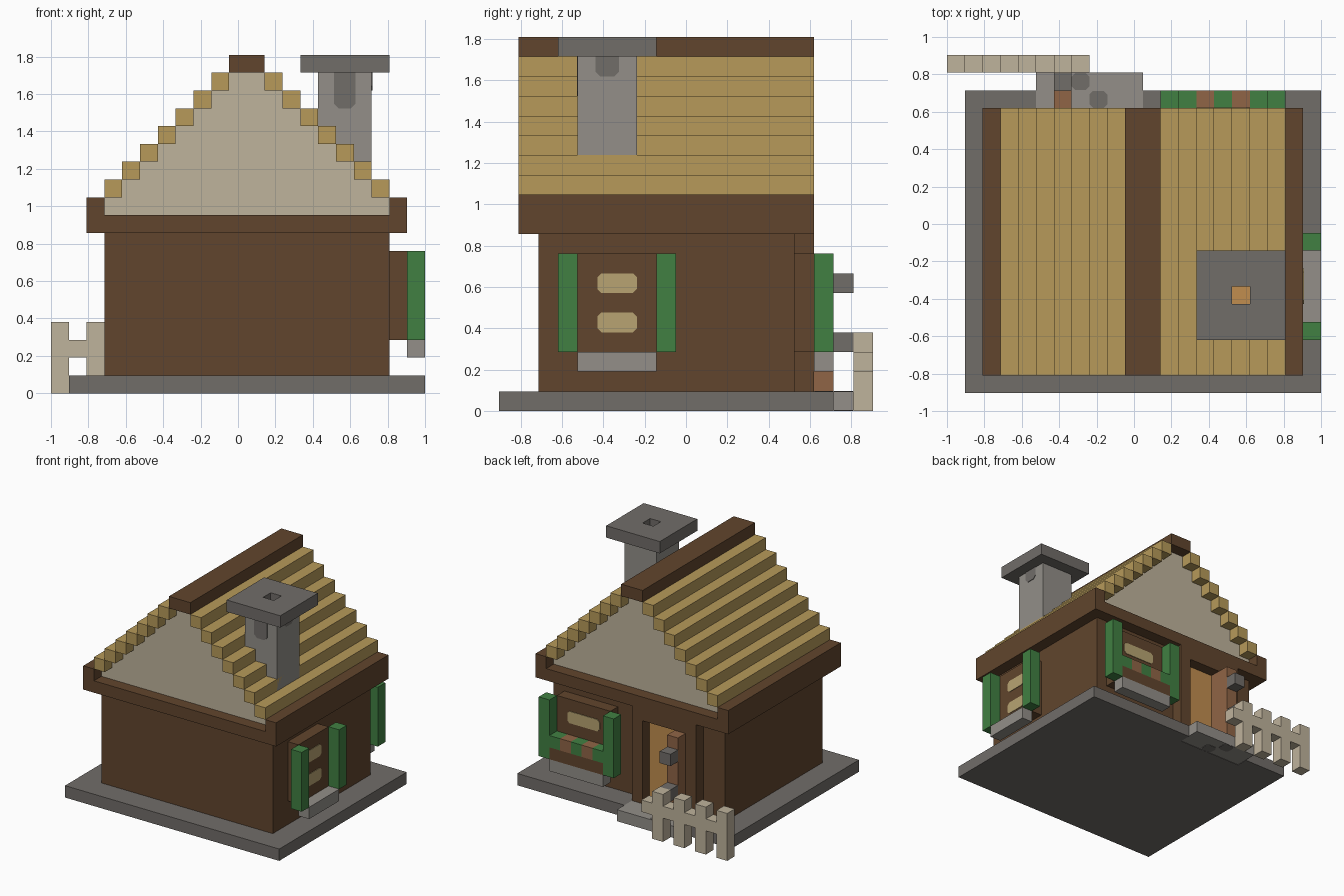
import bpy, bmesh

cube = bpy.data.objects.get("Cube")
if cube:
    bpy.data.objects.remove(cube, do_unlink=True)

U = 2 / 21  # edge of one building block; all sizes below are in blocks


def material(name, rgb):
    lin = [((c / 255 + 0.055) / 1.055) ** 2.4 for c in rgb] + [1]
    m = bpy.data.materials.new(name)
    m.use_nodes = True
    m.diffuse_color = lin
    bsdf = m.node_tree.nodes["Principled BSDF"]
    bsdf.inputs["Base Color"].default_value = lin
    bsdf.inputs["Roughness"].default_value = 0.9
    return m


BROWN = material("dark wood", (97, 69, 45))
STONE = material("dark stone", (113, 109, 105))
GREY = material("light stone", (147, 143, 137))
STRAW = material("straw", (183, 154, 90))
PLASTER = material("plaster", (191, 179, 156))
GREEN = material("leaf green", (65, 128, 66))
CLAY = material("clay", (144, 101, 70))
AMBER = material("amber", (193, 141, 79))
PANE = material("window glow", (184, 164, 114))


def prism(name, pts, axis, a, b, mat):
    """Extrude a 2D outline (block units) along an axis from a to b."""
    def world(p, d):
        x, y, z = {"x": (d, *p), "y": (p[0], d, p[1]), "z": (*p, d)}[axis]
        return (x * U - 1, (y - 9.5) * U, z * U)
    bm = bmesh.new()
    low = [bm.verts.new(world(p, a)) for p in pts]
    high = [bm.verts.new(world(p, b)) for p in pts]
    bm.faces.new(low)
    bm.faces.new(high)
    n = len(pts)
    for i in range(n):
        j = (i + 1) % n
        bm.faces.new((low[i], low[j], high[j], high[i]))
    bmesh.ops.recalc_face_normals(bm, faces=bm.faces)
    return finish(name, bm, mat)


def finish(name, bm, mat):
    me = bpy.data.meshes.new(name)
    bm.to_mesh(me)
    bm.free()
    me.materials.append(mat)
    ob = bpy.data.objects.new(name, me)
    bpy.context.collection.objects.link(ob)
    return ob


def box(name, x, y, z, mat):
    pts = [(x[0], y[0]), (x[1], y[0]), (x[1], y[1]), (x[0], y[1])]
    return prism(name, pts, "z", z[0], z[1], mat)


def chamfered(a0, a1, b0, b1, c=0.2, top=True):
    """Rectangle outline with cut corners, optionally square at the top."""
    pts = [(a0, b0 + c), (a0 + c, b0), (a1 - c, b0), (a1, b0 + c)]
    if top:
        return pts + [(a1, b1 - c), (a1 - c, b1), (a0 + c, b1), (a0, b1 - c)]
    return pts + [(a1, b1), (a0, b1)]


def tube(name, outer, inner, z, mat):
    """Square tube from (x0, x1, y0, y1) rectangles."""
    bm = bmesh.new()
    rings = []
    for r, h in ((outer, z[0]), (outer, z[1]), (inner, z[1]), (inner, z[0])):
        corners = ((r[0], r[2]), (r[1], r[2]), (r[1], r[3]), (r[0], r[3]))
        rings.append([bm.verts.new((x * U - 1, (y - 9.5) * U, h * U)) for x, y in corners])
    for k in range(4):
        p, q = rings[k], rings[(k + 1) % 4]
        for i in range(4):
            j = (i + 1) % 4
            bm.faces.new((p[i], p[j], q[j], q[i]))
    bmesh.ops.recalc_face_normals(bm, faces=bm.faces)
    return finish(name, bm, mat)


T = 0.05  # thickness of painted plates

# Foundation slab, notched for the doorstep
prism("foundation", [(1, 0), (21, 0), (21, 17), (11, 17), (11, 16), (5, 16), (5, 17), (1, 17)],
      "z", 0, 1, STONE)
box("doorstep", (5, 11), (16, 18), (0.03, 1), GREY)
for i, (x, y) in enumerate(((8, 16), (7, 17))):
    prism(f"doorstep_spot_{i}", chamfered(x, x + 1, y + 0.02, y + 0.98), "z", 0, 1.03, STONE)

# Walls and the beams around their top
box("walls", (3, 19), (2, 15), (1, 9), BROWN)
box("eave_beam", (2, 20), (1, 16), (9, 10), BROWN)
for side, x in (("right", 2), ("left", 19)):
    box(f"{side}_eave_rail", (x, x + 1), (1, 16), (10, 11), BROWN)

# Stepped gable core
left = []
for k in range(10, 18):
    left += [(k - 7, k), (k - 7, k + 1)]
prism("gable", left + [(22 - x, z) for x, z in reversed(left)], "y", 2, 15, PLASTER)

# Straw courses, mirrored about the ridge
for k in range(11, 18):
    for side, x in (("right", k - 8), ("left", 29 - k)):
        box(f"{side}_roof_course_{k - 10}", (x, x + 1), (1, 16), (k, k + 1), STRAW)
box("ridge_beam", (10, 12), (1, 16), (18, 19), BROWN)

# Chimney with an open flue
flue = (16, 17, 5, 6)
tube("chimney_shaft", (15, 18, 4, 7), flue, (12, 18), GREY)
tube("chimney_cap", (14, 19, 3, 8), flue, (18, 19), STONE)
box("flue_glow", (16, 17), (5, 6), (14, 14 + T), AMBER)
prism("front_soot", chamfered(16 - 0.1, 17 + 0.1, 16, 18, 0.25, False), "y", 4 - T, 4, STONE)
prism("side_soot", chamfered(5 - 0.1, 6 + 0.1, 17, 18, 0.25, False), "x", 18, 18 + T, STONE)

# Side window
box("side_window_frame", (19, 20), (4, 8), (3, 8), BROWN)
box("side_window_sill", (20, 21), (4, 8), (2, 3), GREY)
for i, y in enumerate((3, 8)):
    box(f"side_shutter_{i}", (20, 21), (y, y + 1), (3, 8), GREEN)
for i, z in enumerate((4, 6)):
    prism(f"side_pane_{i}", chamfered(5, 7, z, z + 1), "x", 20, 20 + T, PANE)

# Back window with a planter
box("back_window_frame", (13, 18), (15, 16), (3, 8), BROWN)
box("back_window_sill", (13, 18), (16, 17), (2, 3), GREY)
box("planter", (13, 18), (16, 17), (3, 4), BROWN)
for x in range(13, 18):
    box(f"plant_{x - 12}", (x, x + 1), (16, 17), (4, 5), GREEN if x % 2 else CLAY)
for i, x in enumerate((12, 18)):
    box(f"back_shutter_{i}", (x, x + 1), (16, 17), (3, 8), GREEN)
prism("back_pane", chamfered(14, 17, 6, 7), "y", 16, 16 + T, PANE)

# Doorway, frame and open door
box("doorway_glow", (6, 10), (15, 15 + T), (1, 8), AMBER)
for i, x in enumerate((5, 10)):
    box(f"door_post_{i}", (x, x + 1), (15, 16), (1, 9), BROWN)
box("door_lintel", (6, 10), (15, 16), (8, 9), BROWN)
box("open_door", (6, 7), (15 + T, 17), (1, 8), CLAY)
for i, z in enumerate((3, 6)):
    box(f"door_fitting_{i}", (6, 7), (17, 18), (z, z + 1), STONE)

# Picket fence
for x in range(0, 8, 2):
    box(f"fence_post_{x // 2}", (x, x + 1), (18, 19), (0, 4), PLASTER)
    box(f"fence_rail_{x // 2}", (x + 1, x + 2), (18, 19), (2, 3), PLASTER)
